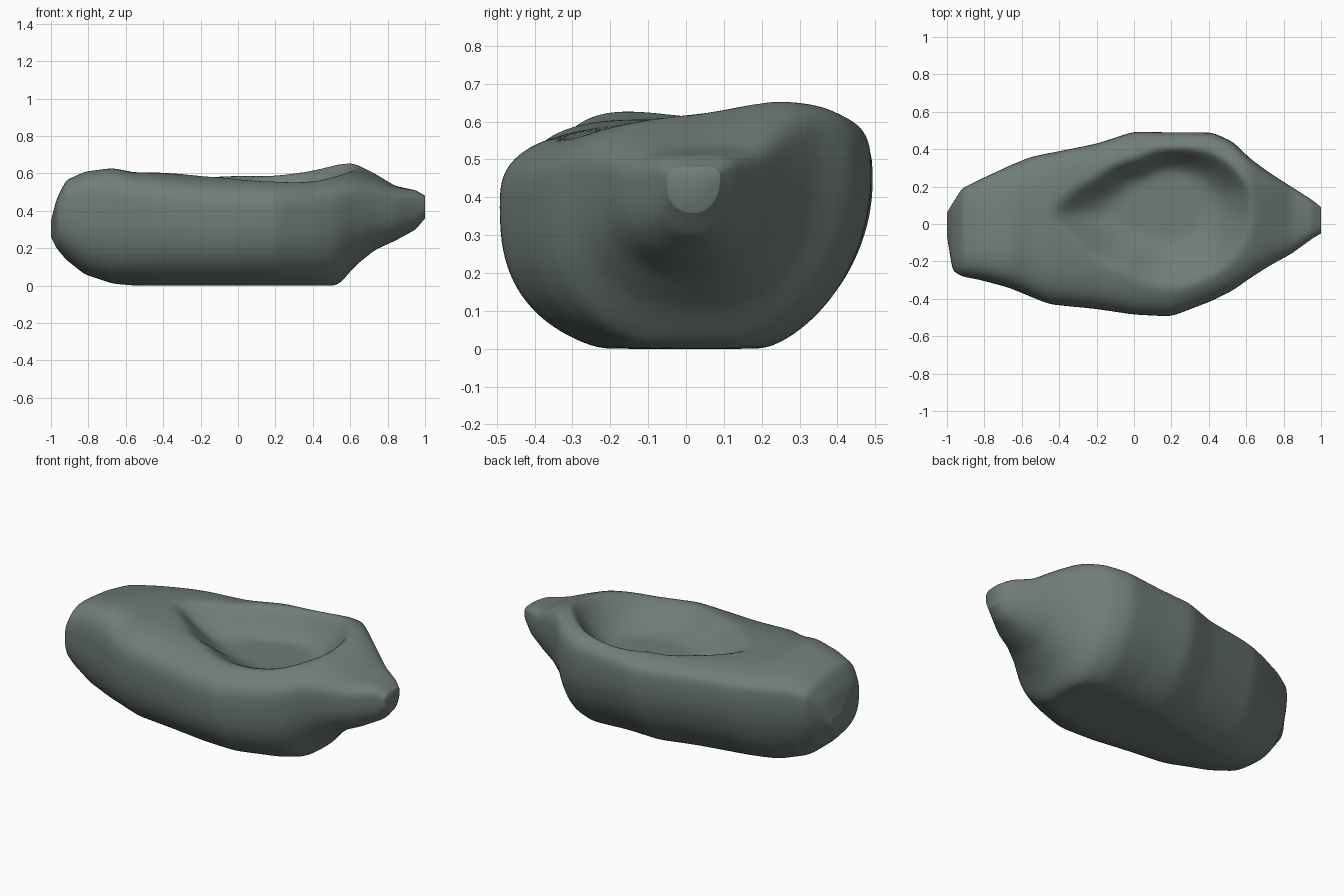
import bpy, bmesh, math

if "Cube" in bpy.data.objects:
    bpy.data.objects.remove(bpy.data.objects["Cube"])

# Stone body stations: x, front y, back y, bottom z, front-top z, back-top z
STATIONS = [
    (-1.00, -0.06, 0.06, 0.26, 0.35, 0.34),
    (-0.97, -0.25, 0.11, 0.20, 0.47, 0.45),
    (-0.92, -0.28, 0.19, 0.14, 0.58, 0.53),
    (-0.82, -0.30, 0.24, 0.06, 0.63, 0.57),
    (-0.67, -0.34, 0.31, 0.01, 0.655, 0.58),
    (-0.55, -0.39, 0.36, 0.00, 0.615, 0.59),
    (-0.45, -0.43, 0.38, -0.01, 0.61, 0.60),
    (-0.20, -0.455, 0.43, -0.02, 0.59, 0.595),
    (0.00, -0.485, 0.495, -0.03, 0.58, 0.61),
    (0.20, -0.495, 0.49, -0.03, 0.575, 0.63),
    (0.42, -0.41, 0.49, -0.03, 0.575, 0.655),
    (0.53, -0.355, 0.44, -0.01, 0.58, 0.68),
    (0.62, -0.29, 0.35, 0.10, 0.575, 0.685),
    (0.73, -0.22, 0.27, 0.19, 0.55, 0.62),
    (0.84, -0.16, 0.20, 0.24, 0.52, 0.54),
    (0.95, -0.08, 0.13, 0.30, 0.51, 0.51),
    (1.00, -0.05, 0.09, 0.36, 0.48, 0.48),
]

# Basin rim in plan, anticlockwise around its centre
CENTRE = (0.15, 0.04)
RIM = [(0.62, 0.04), (0.60, 0.20), (0.46, 0.35), (0.25, 0.40), (0.02, 0.34),
       (-0.22, 0.23), (-0.44, 0.05), (-0.30, -0.08), (-0.05, -0.24),
       (0.18, -0.34), (0.40, -0.29), (0.55, -0.15)]
FLOOR = 0.44
NX, NA = 130, 128


def station(x):
    for a, b in zip(STATIONS, STATIONS[1:]):
        if x <= b[0]:
            t = (x - a[0]) / (b[0] - a[0])
            return [p + (q - p) * t for p, q in zip(a, b)]
    return list(STATIONS[-1])


POLAR = sorted((math.atan2(y - CENTRE[1], x - CENTRE[0]) % math.tau,
                math.hypot(x - CENTRE[0], y - CENTRE[1])) for x, y in RIM)
POLAR = ([(POLAR[-1][0] - math.tau, POLAR[-1][1])] + POLAR
         + [(POLAR[0][0] + math.tau, POLAR[0][1])])


def basin(x, y):
    """Blend towards the basin floor: 0 outside the rim, 1 on the floor."""
    dx, dy = x - CENTRE[0], y - CENTRE[1]
    ang, dist = math.atan2(dy, dx) % math.tau, math.hypot(dx, dy)
    radius = 0.4
    for (a0, r0), (a1, r1) in zip(POLAR, POLAR[1:]):
        if a0 <= ang <= a1:
            radius = r0 + (r1 - r0) * (ang - a0) / (a1 - a0)
            break
    # steep wall at the back, gentle slope at the front
    width = 0.55 - 0.2 * math.sin(ang)
    t = min(max((1 - dist / radius) / width, 0), 1)
    return 1 - (1 - t) ** 2 * (1 + 0.6 * t)


def ring(x):
    x, y0, y1, zb, zf, zk = station(x)
    ym, hy = (y0 + y1) / 2, (y1 - y0) / 2
    mid = zb + 0.7 * ((zf + zk) / 2 - zb)
    pts = []
    for i in range(NA):
        a = math.tau * i / NA
        c, upper = math.cos(a), i <= NA // 2
        # squarer at the upper back and lower front
        n = 3.4 + 0.4 * c if upper else 2.25 - 0.25 * c
        u = max(0, 1 - abs(c) ** n) ** (1 / n)
        y = ym + hy * c
        zm = mid + 0.07 * hy * c
        if upper:
            top = zf + (zk - zf) * (c + 1) / 2
            z = zm + (top - zm) * u
            z += (FLOOR - z) * basin(x, y)
        else:
            z = max(0, zm - (zm - zb) * u)
        pts.append((x, y, z))
    return pts


# Stone body with basin
bm = bmesh.new()
rings = [[bm.verts.new(p) for p in ring(-math.cos(math.pi * k / NX))]
         for k in range(NX + 1)]
for r0, r1 in zip(rings, rings[1:]):
    for i in range(NA):
        j = (i + 1) % NA
        bm.faces.new((r0[i], r0[j], r1[j], r1[i]))
bm.faces.new(rings[0])
bm.faces.new(rings[-1][::-1])
# Soften the section joints
for _ in range(5):
    bmesh.ops.smooth_vert(bm, verts=bm.verts, factor=0.5,
                          use_axis_x=False, use_axis_y=True, use_axis_z=True)
bmesh.ops.recalc_face_normals(bm, faces=bm.faces)
mesh = bpy.data.meshes.new("stone_basin")
bm.to_mesh(mesh)
bm.free()

stone = bpy.data.materials.new("grey green stone")
stone.diffuse_color = (0.16, 0.205, 0.18, 1)
stone.use_nodes = True
stone.node_tree.nodes["Principled BSDF"].inputs["Base Color"].default_value = stone.diffuse_color
mesh.materials.append(stone)
body = bpy.data.objects.new("stone_basin", mesh)
bpy.context.collection.objects.link(body)
bpy.context.view_layer.objects.active = body
body.select_set(True)
bpy.ops.object.shade_smooth_by_angle(angle=math.radians(60))
